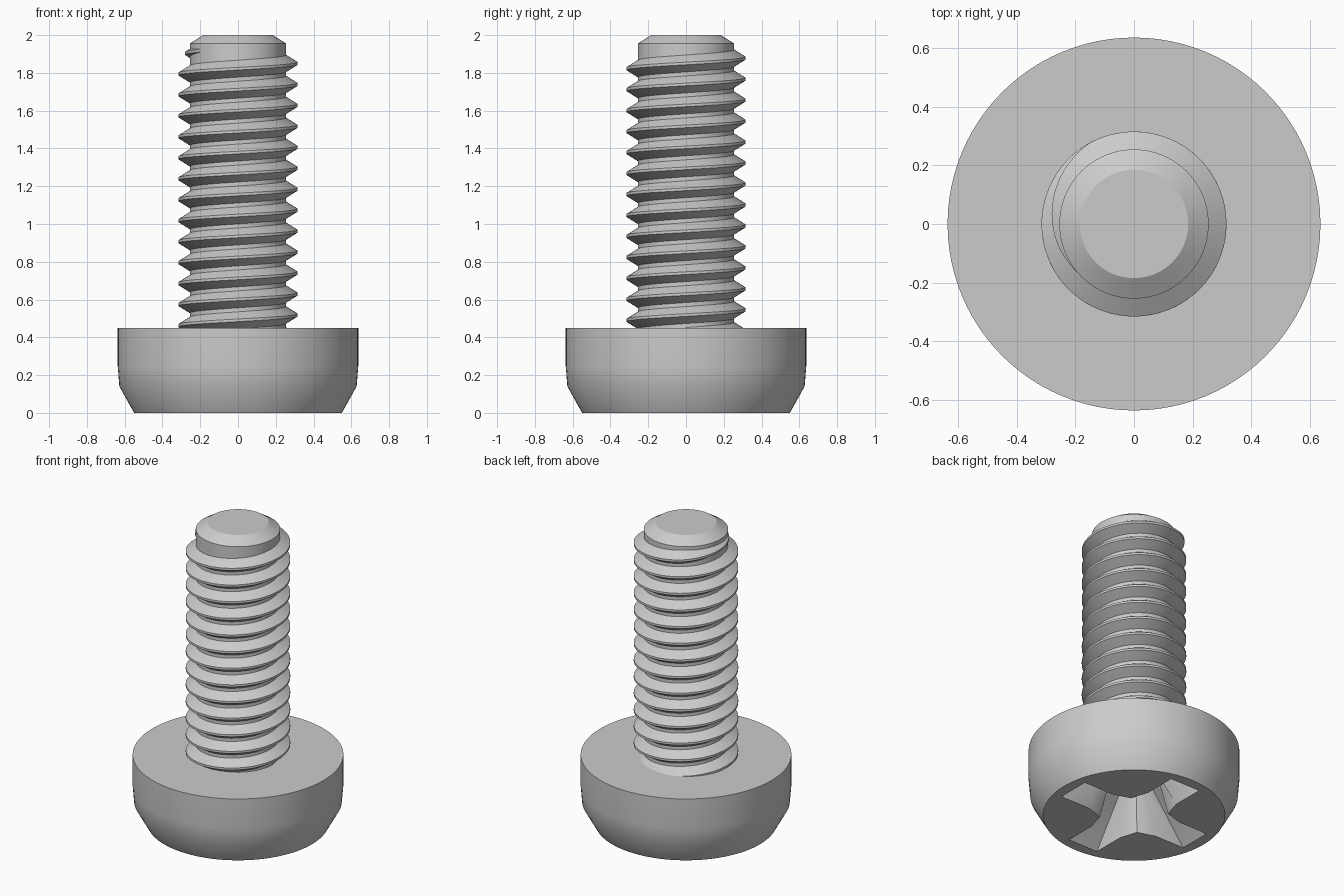
import bpy
import bmesh
from math import sin, cos, pi, tau

cube = bpy.data.objects.get("Cube")
if cube:
    bpy.data.objects.remove(cube, do_unlink=True)

# Single plain steel colour
steel = bpy.data.materials.new("grey steel")
steel.use_nodes = True
STEEL_RGBA = (0.6, 0.6, 0.6, 1)
steel.diffuse_color = STEEL_RGBA
steel.node_tree.nodes["Principled BSDF"].inputs["Base Color"].default_value = STEEL_RGBA


def smooth(obj, degrees):
    bpy.ops.object.select_all(action="DESELECT")
    obj.select_set(True)
    bpy.context.view_layer.objects.active = obj
    bpy.ops.object.shade_smooth_by_angle(angle=degrees * pi / 180)


def loft(name, rings):
    """Skin a list of equal-length point rings and cap both ends."""
    bm = bmesh.new()
    loops = [[bm.verts.new(p) for p in ring] for ring in rings]
    count = len(loops[0])
    for a, b in zip(loops, loops[1:]):
        for i in range(count):
            j = (i + 1) % count
            bm.faces.new((a[i], a[j], b[j], b[i]))
    bm.faces.new(loops[0][::-1])
    bm.faces.new(loops[-1])
    bmesh.ops.recalc_face_normals(bm, faces=bm.faces)
    mesh = bpy.data.meshes.new(name)
    bm.to_mesh(mesh)
    bm.free()
    mesh.materials.append(steel)
    obj = bpy.data.objects.new(name, mesh)
    bpy.context.collection.objects.link(obj)
    return obj


def circle(radius, z, sides=96):
    return [(radius * cos(tau * i / sides), radius * sin(tau * i / sides), z)
            for i in range(sides)]


def cross(reach, half, corner, z):
    """Four-armed outline, one arm repeated by quarter turns."""
    arm = [(corner, -corner), (reach * 0.55, -half), (reach, -half),
           (reach, half), (reach * 0.55, half)]
    points = []
    for _ in range(4):
        points += [(x, y, z) for x, y in arm]
        arm = [(-y, x) for x, y in arm]
    return points


# Head, resting on its drive face
head_profile = [(0.55, 0), (0.628, 0.14), (0.637, 0.25), (0.637, 0.45)]
head = loft("head", [circle(r, z) for r, z in head_profile])

# Tapered cross recess cut in the head
cutter = loft("recess_cutter", [
    cross(0.505, 0.114, 0.15, -0.03),
    cross(0.48, 0.11, 0.146, 0),
    cross(0.2, 0.07, 0.095, 0.3),
    cross(0.02, 0.007, 0.009, 0.36),
])
cutter.hide_render = True
cut = head.modifiers.new("cross_recess", "BOOLEAN")
cut.object = cutter
cut.operation = "DIFFERENCE"
cut.solver = "EXACT"
bpy.context.view_layer.objects.active = head
bpy.ops.object.modifier_apply(modifier=cut.name)
bpy.data.objects.remove(cutter, do_unlink=True)
smooth(head, 31)

# Shank with chamfered tip
shank_profile = [(0.255, 0.4), (0.255, 1.955), (0.185, 2)]
shank = loft("shank", [circle(r, z) for r, z in shank_profile])
smooth(shank, 30)

# Right-handed helical thread that fades out near the tip
PITCH, START, TURNS, FADE = 0.111, 0.407, 13.633, 13.33
ROOT, CREST = 0.25, 0.316
sections = []
steps = int(TURNS * 72)
for s in range(steps + 1):
    turn = TURNS * s / steps
    fade = min(1, max(0.02, (TURNS - turn) / (TURNS - FADE)))
    z = START + PITCH * turn
    wide = 0.008 + 0.04 * fade
    tip = ROOT + (CREST - ROOT) * fade
    outline = [(ROOT, -wide), (tip, -0.007), (tip, 0.007), (ROOT, wide)]
    c, n = cos(tau * turn), sin(tau * turn)
    sections.append([(r * c, r * n, z + dz) for r, dz in outline])
thread = loft("thread", sections)
smooth(thread, 30)
